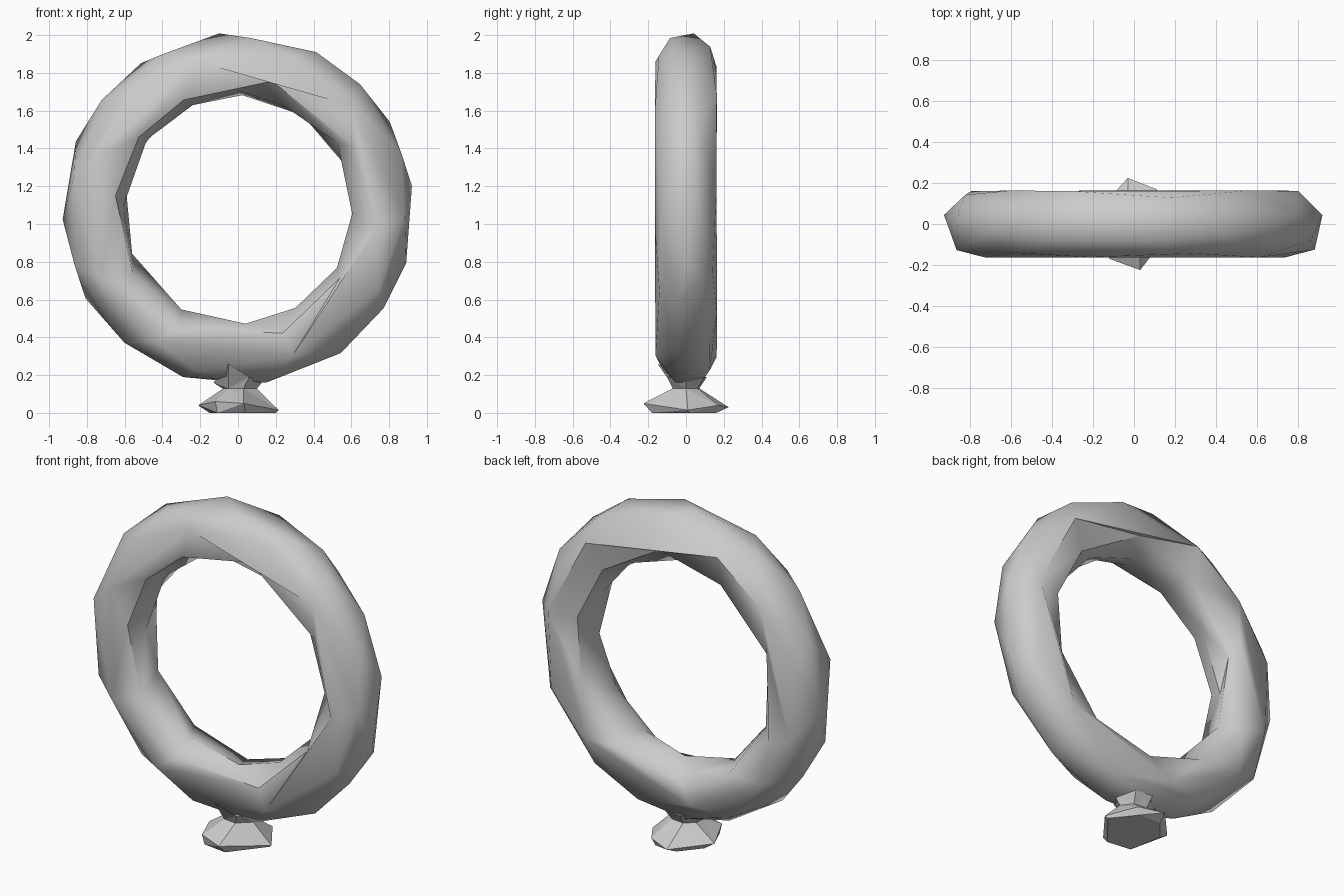
import bpy, bmesh, math

if "Cube" in bpy.data.objects:
    bpy.data.objects.remove(bpy.data.objects["Cube"])

def select_only(ob):
    bpy.ops.object.select_all(action='DESELECT')
    ob.select_set(True)
    bpy.context.view_layer.objects.active = ob

# Ring: a fine torus reduced to large irregular facets
bpy.ops.mesh.primitive_torus_add(major_segments=48, minor_segments=12,
    major_radius=0.762, minor_radius=0.163,
    location=(0, 0, 1.077), rotation=(math.pi / 2, 0, 0))
ring = bpy.context.object
ring.name = "ring"
bpy.ops.object.transform_apply(location=True, rotation=True)
dec = ring.modifiers.new("facets", 'DECIMATE')
dec.ratio = 0.15
bpy.ops.object.modifier_apply(modifier=dec.name)
bpy.ops.object.shade_smooth_by_angle(angle=math.radians(50))

# Foot: stacked hexagonal loops, base to rim to neck to the collar under the ring
loops = [
    [(0.20, 0.02, 0), (0.09, 0.16, 0), (-0.05, 0.16, 0),
     (-0.15, 0.04, 0), (-0.11, -0.16, 0), (0.04, -0.18, 0)],
    [(0.215, 0.01, 0.015), (0.11, 0.17, 0.04), (-0.03, 0.225, 0.03),
     (-0.21, 0.03, 0.04), (-0.12, -0.17, 0.06), (0.03, -0.225, 0.05)],
    [(0.10, 0.0, 0.128), (0.05, 0.06, 0.13), (-0.03, 0.07, 0.13),
     (-0.08, 0.02, 0.128), (-0.05, -0.06, 0.13), (0.03, -0.07, 0.13)],
    [(0.13, 0.0, 0.165), (0.07, 0.10, 0.19), (-0.04, 0.11, 0.19),
     (-0.13, 0.02, 0.16), (-0.05, -0.15, 0.26), (0.06, -0.10, 0.19)],
]
bm = bmesh.new()
rows = [[bm.verts.new(p) for p in loop] for loop in loops]
for a, b in zip(rows, rows[1:]):
    for i in range(6):
        j = (i + 1) % 6
        bm.faces.new((a[i], a[j], b[j], b[i]))
bm.faces.new(rows[0][::-1])
bm.faces.new(rows[-1])
bmesh.ops.triangulate(bm, faces=bm.faces[:])
bmesh.ops.recalc_face_normals(bm, faces=bm.faces[:])
mesh = bpy.data.meshes.new("foot")
bm.to_mesh(mesh)
bm.free()
foot = bpy.data.objects.new("foot", mesh)
bpy.context.collection.objects.link(foot)
select_only(foot)
bpy.ops.object.shade_flat()
